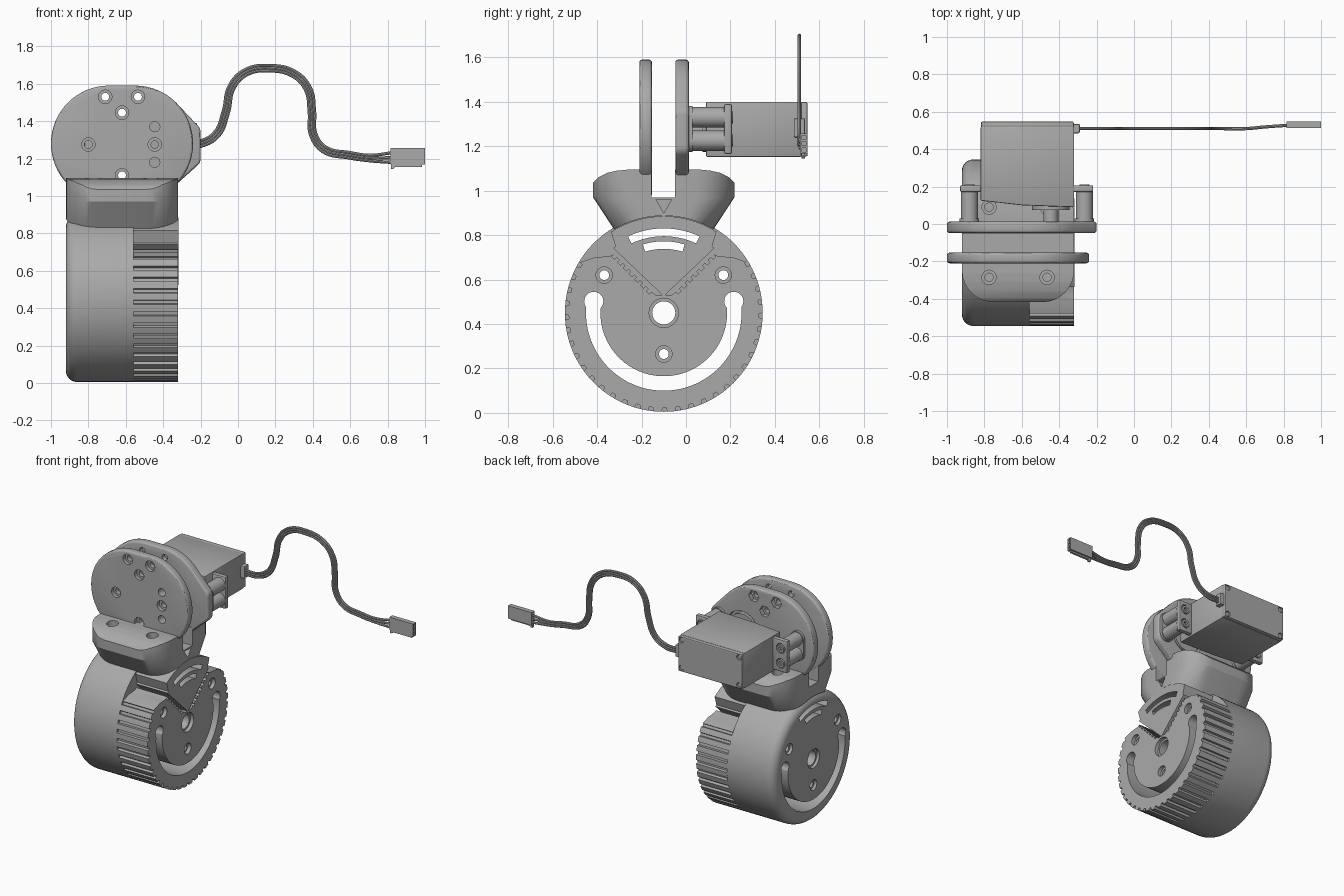
import bpy, bmesh
from math import sin, cos, pi, radians
from mathutils import Vector
from mathutils.geometry import convex_hull_2d

if "Cube" in bpy.data.objects:
    bpy.data.objects.remove(bpy.data.objects["Cube"])

GREY = bpy.data.materials.new("plain grey plastic")
GREY.use_nodes = True
GREY.diffuse_color = (0.4, 0.4, 0.4, 1)
GREY.node_tree.nodes["Principled BSDF"].inputs["Base Color"].default_value = (0.4, 0.4, 0.4, 1)

AXES = {"X": lambda u, v, w: (w, u, v), "Y": lambda u, v, w: (u, w, v), "Z": lambda u, v, w: (u, v, w)}
WY, WZ = -0.1, 0.45          # wheel axis


def finish(name, bm):
    bmesh.ops.recalc_face_normals(bm, faces=bm.faces)
    mesh = bpy.data.meshes.new(name)
    bm.to_mesh(mesh)
    bm.free()
    mesh.materials.append(GREY)
    ob = bpy.data.objects.new(name, mesh)
    bpy.context.scene.collection.objects.link(ob)
    return ob


def loft(name, rings):
    bm = bmesh.new()
    rows = [[bm.verts.new(p) for p in ring] for ring in rings]
    n = len(rows[0])
    for a, b in zip(rows, rows[1:]):
        for i in range(n):
            bm.faces.new((a[i], a[(i + 1) % n], b[(i + 1) % n], b[i]))
    bm.faces.new(rows[0])
    bm.faces.new(rows[-1])
    return finish(name, bm)


def prism(name, loops, axis, lo, hi):
    """Extrude one or more separate outlines along an axis."""
    bm = bmesh.new()
    for loop in loops:
        a, b = ([bm.verts.new(AXES[axis](u, v, w)) for u, v in loop] for w in (lo, hi))
        n = len(a)
        for i in range(n):
            bm.faces.new((a[i], a[(i + 1) % n], b[(i + 1) % n], b[i]))
        bm.faces.new(a)
        bm.faces.new(b)
    return finish(name, bm)


def apply(ob, kind, **settings):
    mod = ob.modifiers.new(kind, kind)
    for key, value in settings.items():
        setattr(mod, key, value)
    bpy.context.view_layer.objects.active = ob
    bpy.ops.object.modifier_apply(modifier=mod.name)


def cut(ob, loops, axis, lo, hi, operation="DIFFERENCE"):
    tool = prism("cutter", loops, axis, lo, hi)
    apply(ob, "BOOLEAN", object=tool, operation=operation, solver="EXACT")
    bpy.data.objects.remove(tool)


def bevel(ob, width, segments=3):
    apply(ob, "BEVEL", width=width, segments=segments, limit_method="ANGLE", angle_limit=radians(40))


def smooth(ob):
    bpy.ops.object.select_all(action="DESELECT")
    ob.select_set(True)
    bpy.context.view_layer.objects.active = ob
    bpy.ops.object.shade_smooth_by_angle(angle=radians(30))


def circle(u, v, r, n=24):
    return [(u + r * cos(2 * pi * i / n), v + r * sin(2 * pi * i / n)) for i in range(n)]


def arc(r, a, b, n=24):
    """Points on an arc about the wheel axis, in degrees."""
    return [(WY + r * cos(radians(a + (b - a) * i / n)), WZ + r * sin(radians(a + (b - a) * i / n)))
            for i in range(n + 1)]


def band(r0, r1, a, b, n=24):
    return arc(r0, a, b, n) + arc(r1, b, a, n)


def rect(u0, u1, v0, v1):
    return [(u0, v0), (u1, v0), (u1, v1), (u0, v1)]


def hull(circles):
    pts = [Vector(p) for c in circles for p in circle(*c, 64)]
    return [tuple(pts[i]) for i in convex_hull_2d(pts)]


# Openings shared by the drum, the tread and the sector
screws = [(WY - 0.268, 0.62), (WY + 0.268, 0.62), (WY, 0.265)]
slots = [band(0.285, 0.35, 170, 370, 64), circle(WY, WZ, 0.052, 32)] + [circle(y, z, 0.022) for y, z in screws]
slot_ends = [circle(WY + s * 0.315, WZ + 0.052, 0.043) for s in (-1, 1)]
windows = [band(0.345, 0.38, 65, 115), band(0.288, 0.322, 73, 107)]
sinks = [circle(y, z, 0.037) for y, z in screws] + [circle(WY, WZ, 0.066, 32)]


def pierce(ob, loops):
    cut(ob, loops, "X", -1.2, 0)


# Smooth half of the wheel, rounded on its outer edge
drum_steps = [(-0.92 + 0.06 * (1 - cos(t * pi / 12)), 0.385 + 0.06 * sin(t * pi / 12)) for t in range(7)]
drum = loft("wheel_drum", [[(x, y, z) for y, z in circle(WY, WZ, r, 96)] for x, r in drum_steps + [(-0.56, 0.445)]])
pierce(drum, slots + windows)
pierce(drum, slot_ends)
cut(drum, sinks, "X", -1, -0.9)
smooth(drum)

# Toothed half of the wheel, with a jagged V opening at the top
TEETH = 45
gear = []
for i in range(TEETH):
    for f, r in ((0, 0.445), (0.3, 0.445), (0.6, 0.445), (0.66, 0.428), (0.94, 0.428)):
        t = 2 * pi * (i + f) / TEETH
        gear.append((WY + r * cos(t), WZ + r * sin(t)))
tread = prism("wheel_tread", [gear], "X", -0.56, -0.32)
half_v = [(0.035, 0.08)]
for i in range(7):
    d = 0.055 + 0.026 * i
    for along, out in ((d, 0), (d, 0.014), (d + 0.013, 0.014), (d + 0.013, 0)):
        half_v.append((along + out * 0.7, along + 0.04 - out * 0.7))
half_v += [(0.245, 0.255), (0.31, 0.25), (0.4, 0.22), (0.5, 0.5)]
opening = [(WY + y, WZ + z) for y, z in half_v] + [(WY - y, WZ + z) for y, z in reversed(half_v)]
pierce(tread, slots)
pierce(tread, slot_ends)
cut(tread, sinks, "X", -0.345, -0.2)
cut(tread, [opening], "X", -0.56, -0.2)
smooth(tread)

# Fan-shaped block inside the opening
fan = prism("sector_block", [[(WY, WZ + 0.075)] + arc(0.37, 52, 54, 1) + arc(0.435, 57, 123, 32) + arc(0.37, 126, 128, 1)],
            "X", -0.56, -0.318)
pierce(fan, windows)
smooth(fan)


# Flared neck between wheel and plates
def neck_ring(half, z, radius=0.17):
    ring = []
    for k, (sx, sy) in enumerate(((1, 1), (-1, 1), (-1, -1), (1, -1))):
        for i in range(9):
            t = pi / 2 * (k + i / 8)
            ring.append((-0.62 + sx * (0.3 - radius) + radius * cos(t), WY + sy * (half - radius) + radius * sin(t), z))
    return ring


neck = loft("neck", [neck_ring(0.194, 0.78), neck_ring(0.318, 0.97), neck_ring(0.318, 1.095)])
dome = [(0.34, 0.7), (0.34, 1.0), (0.318, 1.035), (0.295, 1.06), (0.255, 1.08), (0.21, 1.09), (0.16, 1.095)]
cut(neck, [[(WY + y, z) for y, z in dome] + [(WY - y, z) for y, z in reversed(dome)]], "X", -1, 0, "INTERSECT")
cut(neck, [circle(WY, WZ, 0.437, 96)], "X", -1.1, 0)
cut(neck, [rect(-0.155, -0.05, 0.97, 1.3)], "X", -1.1, 0)
cut(neck, [[(WY - 0.035, 0.96), (WY, 0.9), (WY + 0.035, 0.96)]], "X", -0.36, 0)
neck_screws = [(x, y) for x in (-0.775, -0.465) for y in (-0.285, 0.09)]
cut(neck, [circle(x, y, 0.038) for x, y in neck_screws], "Z", 1.05, 1.3)
cut(neck, [circle(x, y, 0.022) for x, y in neck_screws], "Z", 0.98, 1.3)
smooth(neck)

# Two upright mounting plates
outline = [(-0.69, 1.28, 0.31), (-0.55, 1.28, 0.31)]
ears = [(-0.25, 1.34, 0.05), (-0.25, 1.2, 0.05)]
bolts = [(-0.71, 1.53), (-0.535, 1.53), (-0.62, 1.445), (-0.8, 1.275), (-0.62, 1.11)]
shaft = (-0.445, 1.275)
holes = [circle(x, z, 0.021) for x, z in bolts]
front_plate = prism("front_plate", [hull(outline)], "Y", -0.21, -0.153)
back_plate = prism("back_plate", [hull(outline + ears)], "Y", -0.048, 0.013)
for plate in (front_plate, back_plate):
    bevel(plate, 0.014)
cut(front_plate, holes + [circle(-0.445, z, 0.027) for z in (1.18, 1.37)] + [circle(*shaft, 0.02)], "Y", -0.4, 0)
cut(front_plate, [circle(x, z, 0.036) for x, z in bolts + [shaft]], "Y", -0.4, -0.185)
cut(back_plate, holes, "Y", -0.4, 0.4)
cut(back_plate, [circle(x, z, 0.04, 6) for x, z in bolts], "Y", -0.018, 0.4)
cut(back_plate, [circle(*shaft, 0.125, 48)], "Y", -0.025, 0.4)
smooth(front_plate)
smooth(back_plate)

# Servo motor: body, rear cover, gear boss and horn
body = prism("servo_body", [[(-0.82, 0.52), (-0.82, 0.125), (-0.6, 0.1), (-0.32, 0.09), (-0.32, 0.52)]], "Z", 1.152, 1.4)
bevel(body, 0.006, 2)
cover = prism("servo_cover", [rect(-0.818, -0.322, 1.154, 1.398)], "Y", 0.515, 0.547)
bevel(cover, 0.006, 2)
corners = [(x, z) for x in (-0.795, -0.345) for z in (1.178, 1.374)]
cut(cover, [circle(x, z, 0.019) for x, z in corners], "Y", 0.53, 0.7)
for ob in (body, cover, prism("servo_gear_boss", [circle(*shaft, 0.1, 40)], "Y", 0.075, 0.11),
           prism("servo_shaft", [circle(*shaft, 0.04)], "Y", -0.03, 0.1),
           prism("servo_horn", [circle(*shaft, 0.105, 40)], "Y", -0.026, 0.01)):
    smooth(ob)
for x, z in corners:
    smooth(prism("cover_screw", [circle(x, z, 0.015)], "Y", 0.525, 0.54))

# Mounting ears with their standoffs, pads and screws
for side, x0, x1, xc in (("right", -0.93, -0.81, -0.88), ("left", -0.33, -0.218, -0.265)):
    ear = prism(side + "_ear", [rect(x0, x1, 1.165, 1.39)], "Y", 0.172, 0.207)
    bevel(ear, 0.008, 2)
    cut(ear, [circle(xc, z, 0.034) for z in (1.225, 1.33)], "Y", 0.195, 0.4)
    smooth(ear)
    smooth(prism(side + "_pad", [hull([(xc, 1.225, 0.052), (xc, 1.33, 0.052)])], "Y", 0, 0.03))
    posts = prism(side + "_standoffs", [circle(xc, z, 0.046, 32) for z in (1.225, 1.33)], "Y", 0.0, 0.174)
    smooth(posts)
    heads = prism(side + "_screws", [circle(xc, z, 0.027) for z in (1.225, 1.33)], "Y", 0.18, 0.212)
    cut(heads, [circle(xc, z, 0.014, 6) for z in (1.225, 1.33)], "Y", 0.195, 0.4)
    smooth(heads)

# Cable of three parallel wires
grommet = prism("cable_grommet", [rect(0.485, 0.535, 1.24, 1.325)], "X", -0.33, -0.29)
bevel(grommet, 0.006, 2)
path = [(-0.3, 1.275), (-0.2, 1.28), (-0.115, 1.33), (-0.065, 1.45), (-0.035, 1.58), (0.04, 1.66), (0.17, 1.683),
        (0.3, 1.652), (0.375, 1.57), (0.395, 1.45), (0.402, 1.33), (0.46, 1.25), (0.6, 1.217), (0.7, 1.203), (0.825, 1.205)]
for k in (-1, 0, 1):
    curve = bpy.data.curves.new("wire", "CURVE")
    curve.dimensions = "3D"
    curve.bevel_depth = 0.0085
    curve.bevel_resolution = 2
    curve.resolution_u = 8
    curve.use_fill_caps = True
    spline = curve.splines.new("BEZIER")
    spline.bezier_points.add(len(path) - 1)
    for i, point in enumerate(spline.bezier_points):
        a, b = Vector(path[max(i - 1, 0)]), Vector(path[min(i + 1, len(path) - 1)])
        d = (b - a).normalized()
        gap = k * (0.026 if i == len(path) - 1 else 0.0145)
        y = 0.51 if i < 12 else 0.51 + 0.009 * (i - 12)
        point.co = (path[i][0] - d.y * gap, y, path[i][1] + d.x * gap)
        point.handle_left_type = point.handle_right_type = "AUTO"
    wire = bpy.data.objects.new("wire", curve)
    bpy.context.scene.collection.objects.link(wire)
    curve.materials.append(GREY)
    bpy.ops.object.select_all(action="DESELECT")
    wire.select_set(True)
    bpy.context.view_layer.objects.active = wire
    bpy.ops.object.convert(target="MESH")
    smooth(bpy.context.view_layer.objects.active)

# Plug at the end of the cable
plug = prism("plug", [rect(0.815, 1.0, 1.167, 1.257)], "Y", 0.514, 0.547)
cut(plug, [rect(0.522, 0.539, z - 0.009, z + 0.009) for z in (1.184, 1.212, 1.24)], "X", 0.93, 1.2)
prism("plug_key", [[(0.818, 1.145), (0.832, 1.145), (0.84, 1.155), (0.985, 1.155), (0.985, 1.17), (0.818, 1.17)]], "Y", 0.52, 0.535)
